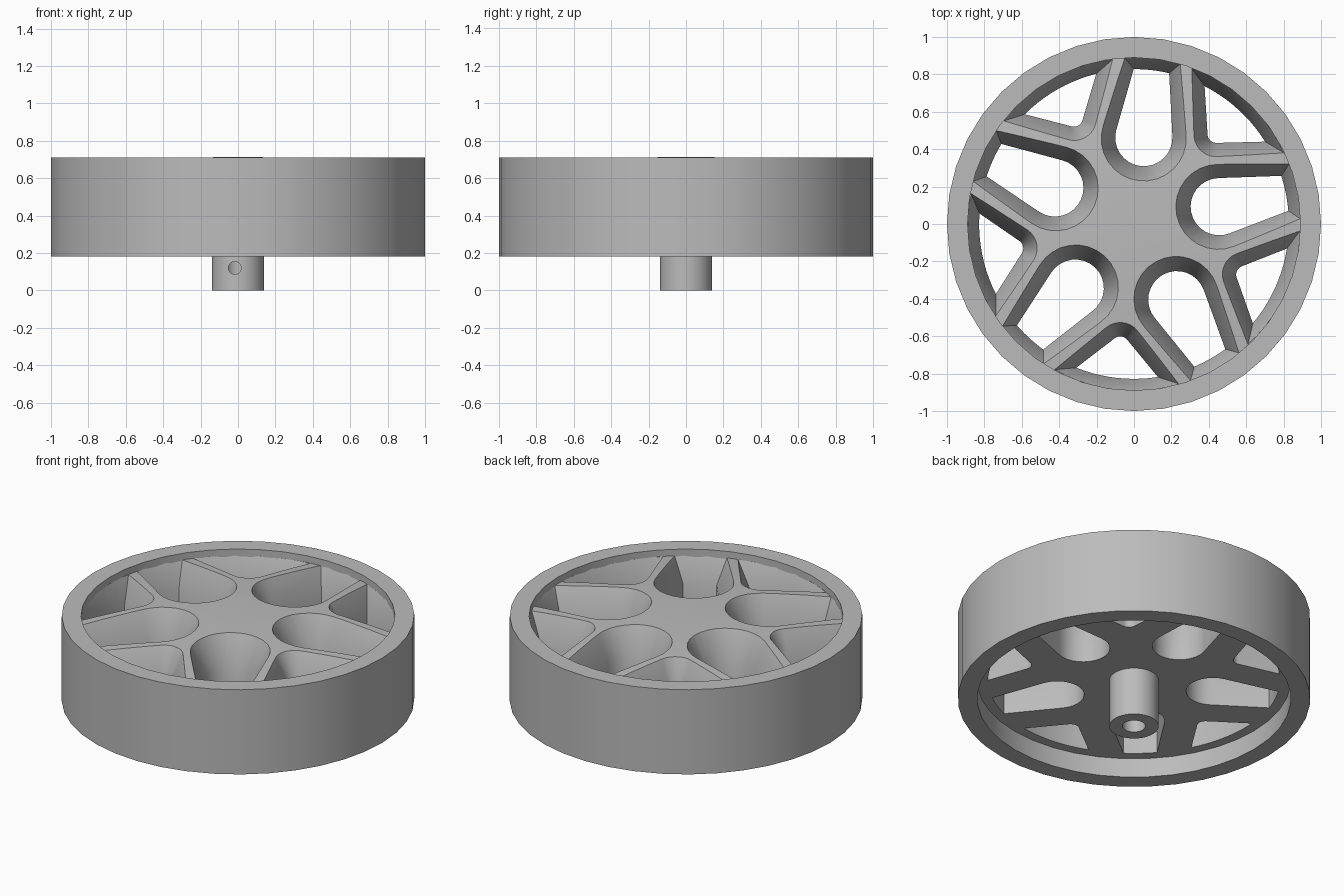
import bpy, bmesh
from math import sin, cos, radians, sqrt, pi, atan2
from mathutils import Matrix

old = bpy.data.objects.get("Cube")
if old:
    bpy.data.objects.remove(old)

grey = bpy.data.materials.new("plain grey")
grey.use_nodes = True
GREY = (0.5, 0.5, 0.5, 1)
grey.diffuse_color = GREY
grey.node_tree.nodes["Principled BSDF"].inputs["Base Color"].default_value = GREY

RIM_IN = 0.89


def finish(name, bm):
    bmesh.ops.recalc_face_normals(bm, faces=bm.faces)
    mesh = bpy.data.meshes.new(name)
    bm.to_mesh(mesh)
    bm.free()
    mesh.materials.append(grey)
    ob = bpy.data.objects.new(name, mesh)
    bpy.context.collection.objects.link(ob)
    return ob


def lathe(name, profile, steps, closed=True):
    """Spin an (r, z) profile around the z axis."""
    bm = bmesh.new()
    verts = [bm.verts.new((r, 0, z)) for r, z in profile]
    pairs = list(zip(verts, verts[1:]))
    if closed:
        pairs.append((verts[-1], verts[0]))
    edges = [bm.edges.new(p) for p in pairs]
    bmesh.ops.spin(bm, geom=verts + edges, axis=(0, 0, 1), cent=(0, 0, 0),
                   angle=2 * pi, steps=steps, use_merge=True)
    bmesh.ops.remove_doubles(bm, verts=bm.verts, dist=1e-5)
    return finish(name, bm)


def outline(centre, radius, slope, inset):
    """Round nose on the local x axis, straight sides, arc along the rim."""
    r, rim = radius - inset, RIM_IN - inset
    normal = pi / 2 + slope
    half = []
    for i in range(9):
        a = pi + (normal - pi) * i / 8
        half.append((centre + r * cos(a), r * sin(a)))
    px, py = half[-1]
    along = px * cos(slope) + py * sin(slope)
    t = -along + sqrt(along ** 2 - px * px - py * py + rim * rim)
    end = atan2(py + t * sin(slope), px + t * cos(slope))
    for i in range(5):
        a = end * (1 - i / 5)
        half.append((rim * cos(a), rim * sin(a)))
    return half + [(rim, 0)] + [(x, -y) for x, y in half[:0:-1]]


def window_cutters(name, centre, radius, slope, turn):
    """Five windows: drafted above, straight below."""
    bm = bmesh.new()
    for k in range(5):
        rot = Matrix.Rotation(radians(turn + 72 * k), 3, 'Z')
        rings = []
        for z, inset in ((0.2, 0.062), (0.52, 0.062), (0.75, -0.034)):
            pts = outline(centre, radius, radians(slope), inset)
            ring = [bm.verts.new((x, y, z)) for x, y in pts]
            bmesh.ops.rotate(bm, verts=ring, cent=(0, 0, 0), matrix=rot)
            rings.append(ring)
        for low, high in zip(rings, rings[1:]):
            n = len(low)
            for i in range(n):
                j = (i + 1) % n
                bm.faces.new((low[i], low[j], high[j], high[i]))
        bm.faces.new(rings[0][::-1])
        bm.faces.new(rings[-1])
    return finish(name, bm)


def cut(ob, cutter):
    mod = ob.modifiers.new(cutter.name, 'BOOLEAN')
    mod.operation = 'DIFFERENCE'
    mod.solver = 'EXACT'
    mod.object = cutter
    bpy.ops.object.select_all(action='DESELECT')
    bpy.context.view_layer.objects.active = ob
    ob.select_set(True)
    bpy.ops.object.modifier_apply(modifier=mod.name)
    bpy.data.objects.remove(cutter)


def smooth(ob):
    bpy.ops.object.select_all(action='DESELECT')
    bpy.context.view_layer.objects.active = ob
    ob.select_set(True)
    bpy.ops.object.shade_smooth_by_angle(angle=radians(25))


# Outer rim
rim = lathe("rim", [(1, 0.18), (1, 0.71), (RIM_IN, 0.71), (RIM_IN, 0.18)], 40)

# Domed spoke disc with five round-nosed and five wedge windows
EDGE = 0.9
dome = [(EDGE * i / 6, 0.713 - 0.045 * (i / 6) ** 2) for i in range(7)]
spokes = lathe("spokes", dome + [(EDGE, 0.3), (0, 0.3)], 40, closed=False)
cut(spokes, window_cutters("round_windows", 0.465, 0.215, -9.5, 11.5))
cut(spokes, window_cutters("wedge_windows", 0.653, 0.11, 46, 47.5))

# Axle boss with a blind bore
boss = lathe("axle_boss", [(0.065, 0), (0.14, 0), (0.14, 0.31), (0.065, 0.31)], 40)

# Set-screw hole through the front wall of the boss
bm = bmesh.new()
bmesh.ops.create_cone(bm, cap_ends=True, segments=24, radius1=0.034, radius2=0.034, depth=0.2)
bmesh.ops.rotate(bm, verts=bm.verts, cent=(0, 0, 0), matrix=Matrix.Rotation(pi / 2, 3, 'X'))
bmesh.ops.translate(bm, verts=bm.verts, vec=(-0.017, -0.12, 0.12))
cut(boss, finish("screw_cutter", bm))

for part in (rim, spokes, boss):
    smooth(part)
